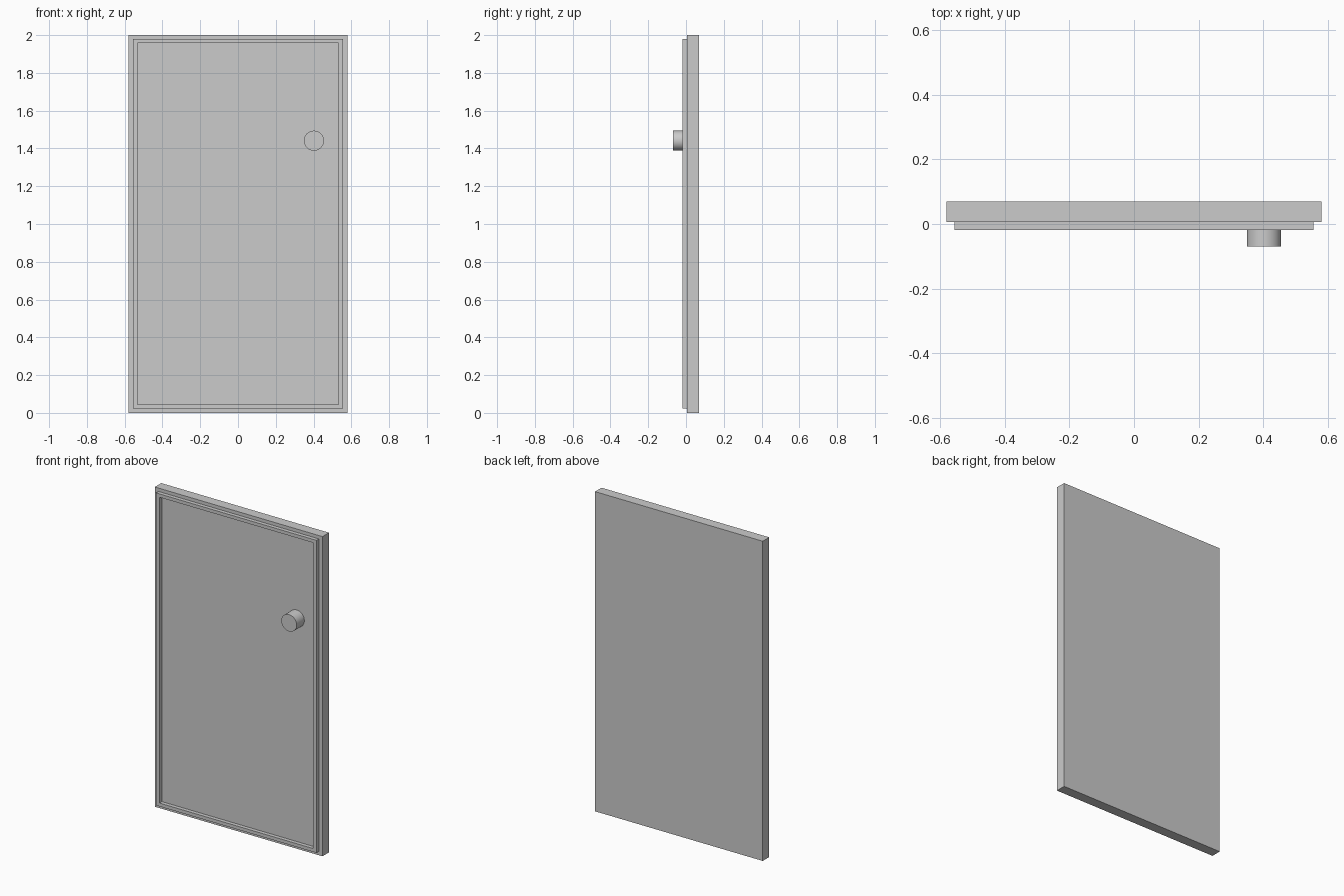
import bpy
import bmesh
from math import radians
from mathutils import Matrix

cube = bpy.data.objects.get("Cube")
if cube:
    bpy.data.objects.remove(cube, do_unlink=True)

grey = bpy.data.materials.new("plain grey")
grey.use_nodes = True
colour = (0.6, 0.6, 0.6, 1)
grey.diffuse_color = colour
grey.node_tree.nodes["Principled BSDF"].inputs["Base Color"].default_value = colour

FACE = 0.006  # front plane of the door slab


def finish(name, bm):
    bmesh.ops.recalc_face_normals(bm, faces=bm.faces)
    mesh = bpy.data.meshes.new(name)
    bm.to_mesh(mesh)
    bm.free()
    mesh.materials.append(grey)
    obj = bpy.data.objects.new(name, mesh)
    bpy.context.collection.objects.link(obj)
    return obj


def rectangle(bm, half, bottom, top, y):
    corners = ((-half, bottom), (half, bottom), (half, top), (-half, top))
    return [bm.verts.new((x, y, z)) for x, z in corners]


# Door slab
bm = bmesh.new()
bmesh.ops.create_cube(bm, size=1, matrix=Matrix.Translation((0, (FACE + 0.07) / 2, 1))
                      @ Matrix.Diagonal((1.16, 0.07 - FACE, 2, 1)))
finish("door_slab", bm)

# Raised rectangular trim around the front
bm = bmesh.new()
outer = (0.555, 0.024, 1.979)
inner = (0.531, 0.045, 1.958)
loops = [rectangle(bm, *size, y) for size, y in
         ((outer, FACE), (outer, -0.018), (inner, -0.018), (inner, FACE))]
for a, b in zip(loops, loops[1:] + loops[:1]):
    for i in range(4):
        j = (i + 1) % 4
        bm.faces.new((a[i], a[j], b[j], b[i]))
finish("front_trim", bm)

# Round knob
bm = bmesh.new()
bmesh.ops.create_cone(bm, cap_ends=True, segments=48, radius1=0.053, radius2=0.053,
                      depth=0.07 + FACE,
                      matrix=Matrix.Translation((0.402, (FACE - 0.07) / 2, 1.441))
                      @ Matrix.Rotation(radians(90), 4, "X"))
knob = finish("knob", bm)
bpy.ops.object.select_all(action="DESELECT")
knob.select_set(True)
bpy.context.view_layer.objects.active = knob
bpy.ops.object.shade_smooth_by_angle(angle=radians(30))
